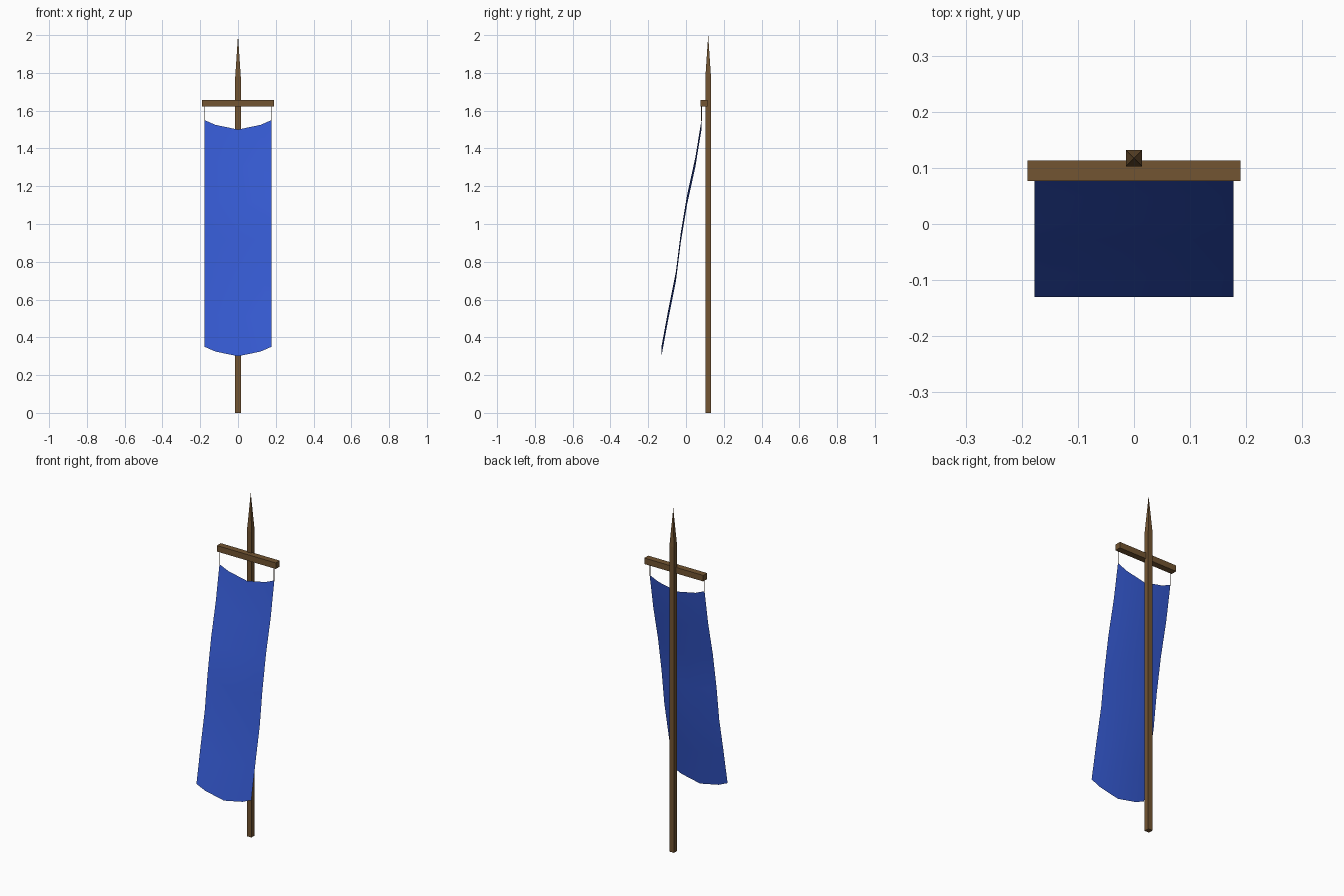
import bpy

if "Cube" in bpy.data.objects:
    bpy.data.objects.remove(bpy.data.objects["Cube"])


def material(name, color):
    m = bpy.data.materials.new(name)
    m.diffuse_color = color
    m.use_nodes = True
    m.node_tree.nodes["Principled BSDF"].inputs["Base Color"].default_value = m.diffuse_color
    return m


def build(name, verts, faces, mat):
    me = bpy.data.meshes.new(name)
    me.from_pydata(verts, [], faces)
    me.update()
    ob = bpy.data.objects.new(name, me)
    bpy.context.collection.objects.link(ob)
    me.materials.append(mat)
    return ob


def box(name, lo, hi, mat):
    (x0, y0, z0), (x1, y1, z1) = lo, hi
    v = [(x, y, z) for z in (z0, z1) for x, y in ((x0, y0), (x1, y0), (x1, y1), (x0, y1))]
    f = [(3, 2, 1, 0), (4, 5, 6, 7)] + [(i, (i + 1) % 4, (i + 1) % 4 + 4, i + 4) for i in range(4)]
    return build(name, v, f, mat)


wood = material("wood", (0.17, 0.09, 0.032, 1))
blue = material("blue_cloth", (0.037, 0.105, 0.66, 1))
cord = material("cord", (0.12, 0.08, 0.05, 1))

# Square pole with a sharpened tip
PY, R = 0.1175, 0.0147
corners = [(-R, PY - R), (R, PY - R), (R, PY + R), (-R, PY + R)]
verts = [(x, y, z) for z in (0, 1.78) for x, y in corners] + [(0, PY, 2.0)]
faces = [(3, 2, 1, 0)]
for i in range(4):
    j = (i + 1) % 4
    faces += [(i, j, j + 4, i + 4), (i + 4, j + 4, 8)]
build("pole", verts, faces, wood)

# Crossbar in front of the pole
box("crossbar", (-0.19, 0.077, 1.622), (0.19, 0.113, 1.657), wood)

# Hanging cords at both corners of the cloth
for side, s in (("left", -1), ("right", 1)):
    x = s * 0.1755
    box(side + "_cord", (x - 0.0015, 0.0805, 1.545), (x + 0.0015, 0.0835, 1.63), cord)

# Billowing cloth sheet: columns sag toward the middle, rows drift forward
columns = [(-0.177, 0), (-0.12, 0.025), (0, 0.05), (0.12, 0.025), (0.177, 0)]
row_y = [0.082, 0.049, 0.005, -0.028, -0.053, -0.093, -0.13]
verts = [(x, y, 1.55 - 0.2 * i - sag) for i, y in enumerate(row_y) for x, sag in columns]
n = len(columns)
faces = [(r * n + c, (r + 1) * n + c, (r + 1) * n + c + 1, r * n + c + 1)
         for r in range(len(row_y) - 1) for c in range(n - 1)]
banner = build("banner_cloth", verts, faces, blue)
banner.data.shade_smooth()
